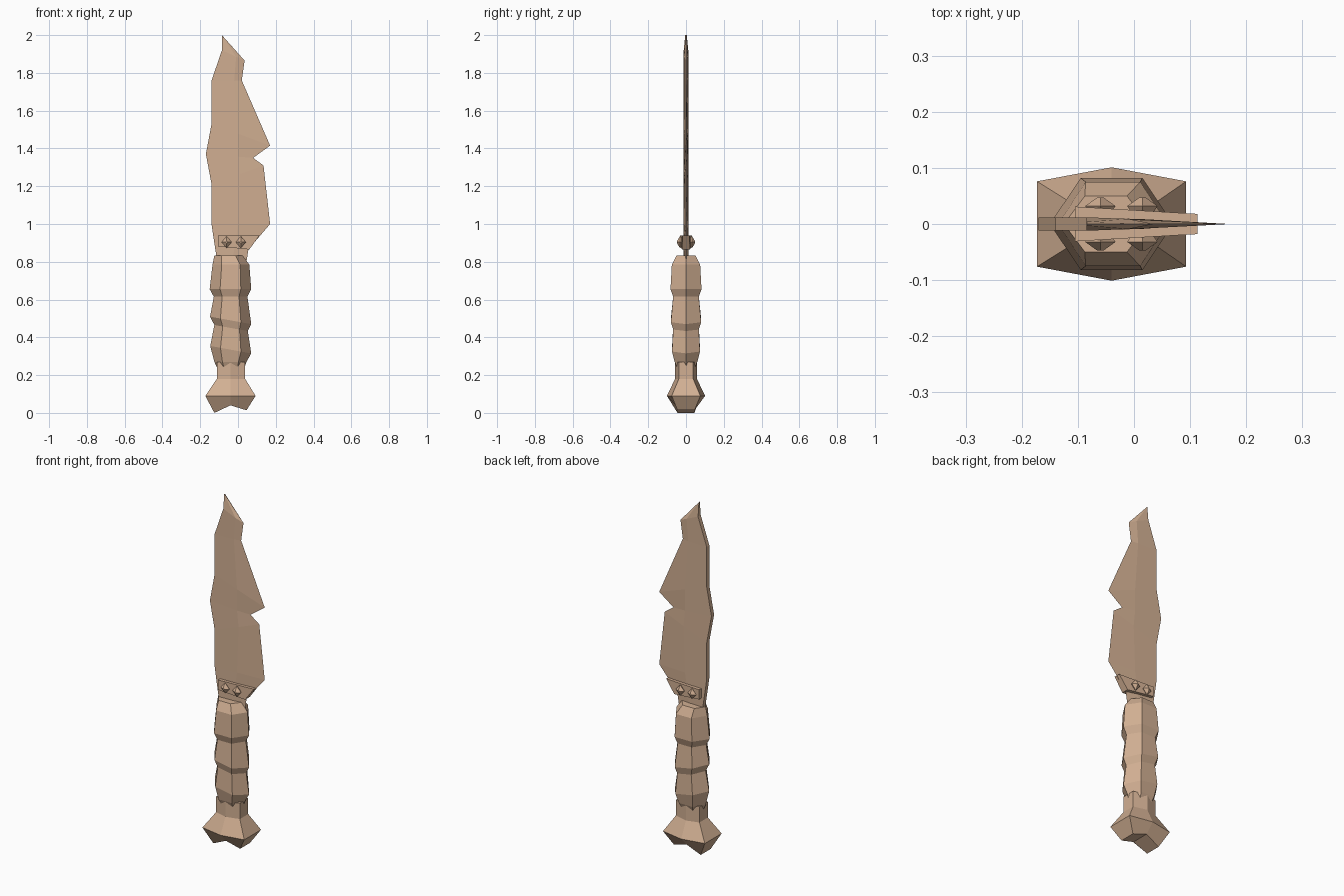
import bpy, bmesh, math
from mathutils import Vector

cube = bpy.data.objects.get("Cube")
if cube:
    bpy.data.objects.remove(cube, do_unlink=True)

# One flat tan colour for the whole knife
tan = bpy.data.materials.new("tan")
tan.use_nodes = True
COLOUR = (0.64, 0.43, 0.29, 1)
tan.diffuse_color = COLOUR
tan.node_tree.nodes["Principled BSDF"].inputs["Base Color"].default_value = COLOUR


def loft(name, rings):
    """Join rings of equal point count into a closed, flat shaded solid."""
    bm = bmesh.new()
    loops = [[bm.verts.new(p) for p in ring] for ring in rings]
    count = len(loops[0])
    for low, high in zip(loops, loops[1:]):
        for i in range(count):
            j = (i + 1) % count
            bm.faces.new((low[i], low[j], high[j], high[i]))
    bm.faces.new(loops[0])
    bm.faces.new(loops[-1])
    bmesh.ops.remove_doubles(bm, verts=bm.verts, dist=0.0005)
    bmesh.ops.recalc_face_normals(bm, faces=bm.faces)
    mesh = bpy.data.meshes.new(name)
    bm.to_mesh(mesh)
    bm.free()
    mesh.materials.append(tan)
    obj = bpy.data.objects.new(name, mesh)
    bpy.context.collection.objects.link(obj)
    return obj


# Blade: spine x, spine z, ridge x, edge x, edge z
blade_rows = [
    (-.11, .80, -.03, .045, .80), (-.12, .865, -.02, .055, .865),
    (-.13, .93, -.01, .11, .93), (-.14, 1.0, 0, .17, 1.0),
    (-.14, 1.21, .01, .135, 1.31), (-.17, 1.37, 0, .08, 1.35),
    (-.14, 1.53, 0, .17, 1.415), (-.14, 1.76, -.02, .02, 1.76),
    (-.085, 1.92, -.01, .035, 1.865), (-.085, 2.0, -.084, -.083, 1.997),
]
rings = []
for sx, sz, mx, ex, ez in blade_rows:
    t = (mx - sx) / (ex - sx)
    mz = sz + (ez - sz) * t
    h = .004 if sz > 1.95 else .012
    rings.append([(sx, -h, sz), (mx, -h * .75, mz), (ex, 0, ez),
                  (mx, h * .75, mz), (sx, h, sz)])
loft("blade", rings)

# Tapered collar clamped over the blade root
loft("collar", [
    [(-.105, -.031, .882), (.06, -.021, .865), (.06, .021, .865), (-.105, .031, .882)],
    [(-.105, -.031, .938), (.113, -.018, .938), (.113, .018, .938), (-.105, .031, .938)],
])

# Faceted studs on both faces of the collar
for side, label in ((-1, "front"), (1, "back")):
    for x, place in ((-.06, "right"), (.015, "left")):
        rings = []
        for y, r in ((.015, .016), (.032, .027), (.047, .006)):
            rings.append([(x + r * math.cos(a * math.pi / 2), side * y,
                           .904 + 1.15 * r * math.sin(a * math.pi / 2)) for a in range(4)])
        loft(f"stud_{label}_{place}", rings)

# Six sided grip: z, right x, left x, half depth, tilt of the ring
grip_rows = [
    (.225, -.105, .03, .04, 0), (.27, -.125, .045, .06, 0),
    (.335, -.147, .07, .074, .02), (.45, -.125, .052, .068, .02),
    (.49, -.148, .07, .08, .02), (.615, -.128, .05, .068, 0),
    (.655, -.15, .07, .082, 0), (.785, -.135, .06, .075, 0),
    (.833, -.125, .025, .05, 0),
]
rings = []
for z, x0, x1, d, tilt in grip_rows:
    f0, f1 = x0 + (x1 - x0) * .25, x0 + (x1 - x0) * .75
    pts = [(x0, 0), (f0, -d), (f1, -d), (x1, 0), (f1, d), (f0, d)]
    rings.append([(x, y, z - tilt * (x + .04) / .11) for x, y in pts])
loft("grip", rings)

# Flared pommel with a notched foot: z, right x, left x, corner depth, centre depth, notch
pommel_rows = [
    (0, -.125, .045, .045, .052, .04), (.09, -.173, .093, .076, .101, 0),
    (.18, -.112, .038, .038, .058, 0), (.27, -.112, .038, .038, .058, 0),
]
rings = []
for z, x0, x1, d, c, notch in pommel_rows:
    rings.append([(x0, -d, z), (-.04, -c, z + notch), (x1, -d, z + notch * .35),
                  (x1, d, z + notch * .35), (-.04, c, z + notch), (x0, d, z)])
pommel = loft("pommel", rings)

# Split the folded foot into clean flat facets
bm = bmesh.new()
bm.from_mesh(pommel.data)
foot = [f for f in bm.faces if len(f.verts) == 6 and f.calc_center_median().z < .1]
for face in foot:
    mids = [v for v in face.verts if abs(v.co.x + .04) < .001]
    bmesh.utils.face_split(face, mids[0], mids[1])
bm.to_mesh(pommel.data)
bm.free()
